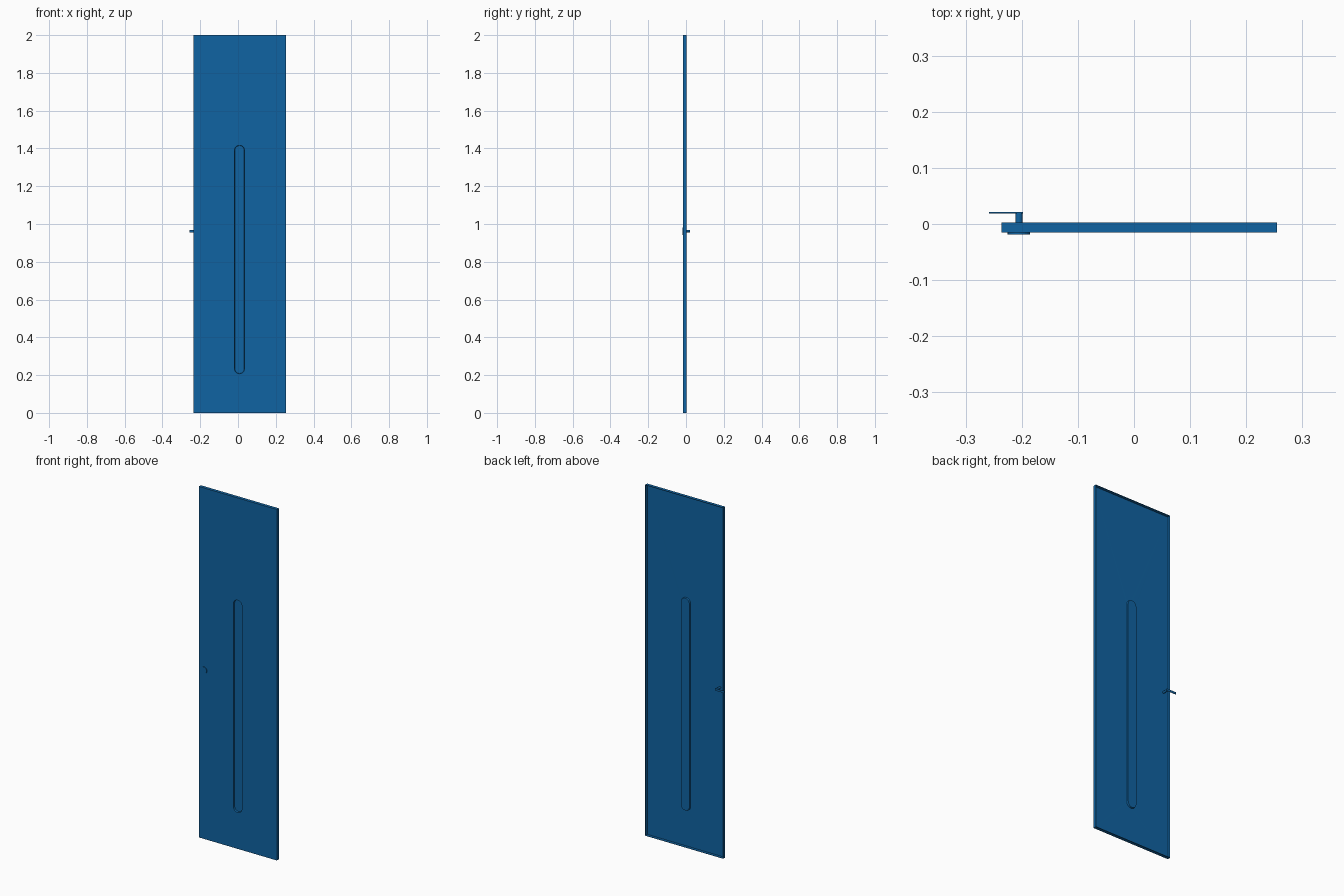
import bpy, bmesh, math
from mathutils import Matrix, Vector

if "Cube" in bpy.data.objects:
    bpy.data.objects.remove(bpy.data.objects["Cube"])

blue = bpy.data.materials.new("locker blue")
blue.diffuse_color = (0.005, 0.125, 0.36, 1)
blue.use_nodes = True
blue.node_tree.nodes["Principled BSDF"].inputs["Base Color"].default_value = blue.diffuse_color

X0, X1, H = -0.236, 0.255, 2.0        # door extents
YF, YB = -0.015, 0.003                # front sheet, rear rim of the flange
LX, LZ = -0.205, 0.962                # lock centre


def finish(name, bm):
    mesh = bpy.data.meshes.new(name)
    bm.to_mesh(mesh)
    bm.free()
    mesh.materials.append(blue)
    ob = bpy.data.objects.new(name, mesh)
    bpy.context.collection.objects.link(ob)
    return ob


def loop(bm, pts, y):
    return [bm.verts.new((x, y, z)) for x, z in pts]


def wall(bm, a, b):
    n = len(a)
    for i in range(n):
        j = (i + 1) % n
        bm.faces.new((a[i], a[j], b[j], b[i]))


def stadium(cx, r, z0, z1, steps=10):
    top = [(cx + r * math.cos(t), z1 - r + r * math.sin(t))
           for t in [math.pi * i / steps for i in range(steps + 1)]]
    low = [(cx - r * math.cos(t), z0 + r - r * math.sin(t))
           for t in [math.pi * i / steps for i in range(steps + 1)]]
    return top + low


def cylinder(name, r, y0, y1, bevel=0.0):
    bm = bmesh.new()
    m = Matrix.Translation((LX, (y0 + y1) / 2, LZ)) @ Matrix.Rotation(math.pi / 2, 4, 'X')
    bmesh.ops.create_cone(bm, cap_ends=True, segments=32, radius1=r,
                          radius2=r - bevel, depth=y1 - y0, matrix=m)
    return finish(name, bm)


def box(name, x0, x1, y0, y1, z0, z1):
    bm = bmesh.new()
    m = Matrix.Translation(((x0 + x1) / 2, (y0 + y1) / 2, (z0 + z1) / 2)) \
        @ Matrix.Diagonal((x1 - x0, y1 - y0, z1 - z0, 1))
    bmesh.ops.create_cube(bm, size=1, matrix=m)
    return finish(name, bm)


# Door: sheet with folded flanges and one long pressed groove
bm = bmesh.new()
rect = [(X0, 0), (X1, 0), (X1, H), (X0, H)]
outer = loop(bm, rect, YF)
groove = loop(bm, stadium(0.008, 0.027, 0.207, 1.417), YF)
edges = []
for ring in (outer, groove):
    edges += [bm.edges.new((ring[i], ring[(i + 1) % len(ring)])) for i in range(len(ring))]
bmesh.ops.triangle_fill(bm, edges=edges, use_beauty=True, normal=Vector((0, -1, 0)))
wall(bm, outer, loop(bm, rect, YB))
floor = loop(bm, stadium(0.008, 0.025, 0.209, 1.415), YF + 0.009)
wall(bm, groove, floor)
bm.faces.new(floor)
bmesh.ops.recalc_face_normals(bm, faces=bm.faces)
bm.normal_update()
front = next(f for f in bm.faces if all(abs(v.co.y - YF) < 1e-6 for v in f.verts))
if front.normal.y > 0:
    bmesh.ops.reverse_faces(bm, faces=bm.faces)
door = finish("door_panel", bm)
solid = door.modifiers.new("sheet thickness", 'SOLIDIFY')
solid.thickness = 0.002
solid.offset = -1
solid.use_even_offset = True

# Lock: front disc, spindle through the sheet, and rear latch tongue
cylinder("lock_face", 0.020, -0.019, -0.0145, 0.0)
cylinder("lock_spindle", 0.006, -0.015, 0.020)
box("latch_tongue", -0.258, -0.198, 0.019, 0.0215, LZ - 0.006, LZ + 0.006)
